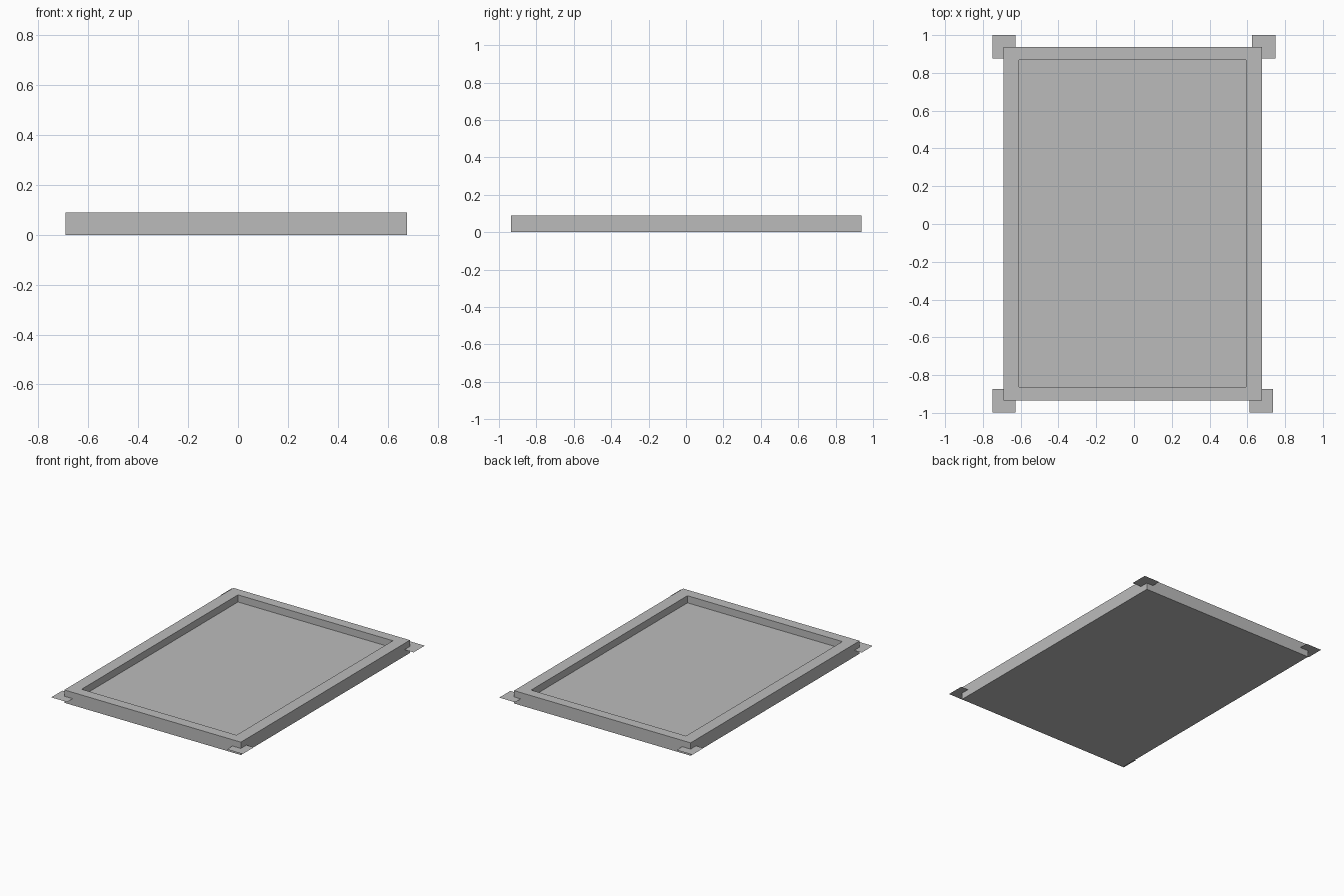
import bpy
import bmesh

cube = bpy.data.objects.get("Cube")
if cube:
    bpy.data.objects.remove(cube, do_unlink=True)

grey = bpy.data.materials.new("mid_grey")
grey.use_nodes = True
colour = (0.5, 0.5, 0.5, 1)
grey.diffuse_color = colour
grey.node_tree.nodes["Principled BSDF"].inputs["Base Color"].default_value = colour


def add_object(name, bm):
    mesh = bpy.data.meshes.new(name)
    bm.to_mesh(mesh)
    bm.free()
    mesh.materials.append(grey)
    obj = bpy.data.objects.new(name, mesh)
    bpy.context.collection.objects.link(obj)
    return obj


def rectangle(bm, x0, x1, y0, y1, z):
    corners = ((x0, y0), (x1, y0), (x1, y1), (x0, y1))
    return [bm.verts.new((x, y, z)) for x, y in corners]


# Tray: outer walls, flat rim and sunken floor as stacked rectangular loops
HEIGHT, FLOOR = 0.09, 0.04
OUTER = (-0.692, 0.677, -0.935, 0.937)
INNER = (-0.608, 0.593, -0.863, 0.868)
bm = bmesh.new()
loops = [rectangle(bm, *OUTER, 0), rectangle(bm, *OUTER, HEIGHT),
         rectangle(bm, *INNER, HEIGHT), rectangle(bm, *INNER, FLOOR)]
for low, high in zip(loops, loops[1:]):
    for i in range(4):
        j = (i + 1) % 4
        bm.faces.new((low[i], low[j], high[j], high[i]))
bm.faces.new(loops[0][::-1])
bm.faces.new(loops[-1])
add_object("tray", bm)

# Paper-thin corner tabs at mid height, given by their lower left corner
TAB, TAB_Z = 0.123, 0.046
tabs = {
    "back_right_tab": (-0.75, 0.877),
    "back_left_tab": (0.625, 0.877),
    "front_right_tab": (-0.75, -0.997),
    "front_left_tab": (0.612, -0.997),
}
for name, (x, y) in tabs.items():
    bm = bmesh.new()
    bm.faces.new(rectangle(bm, x, x + TAB, y, y + TAB, TAB_Z))
    add_object(name, bm)
